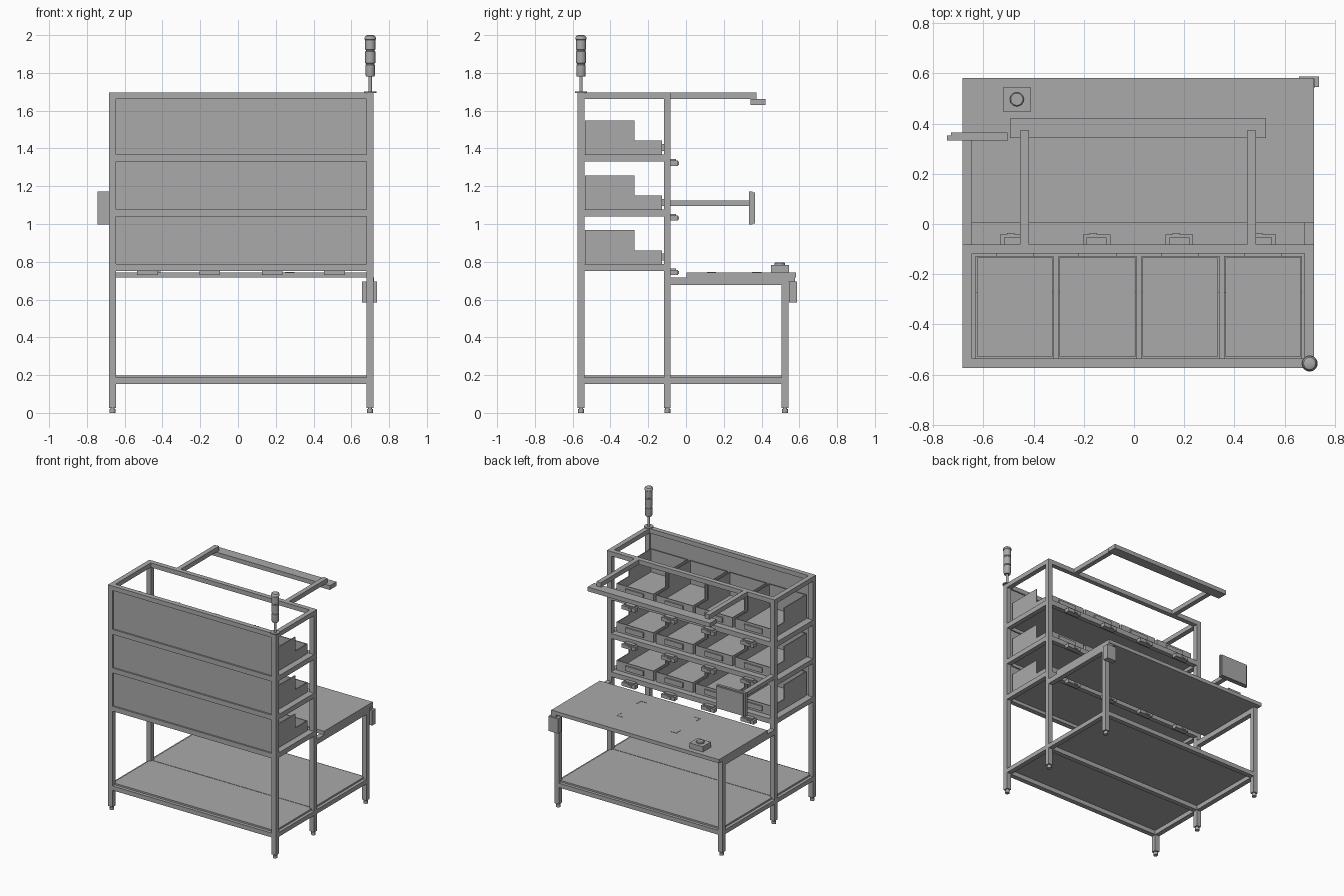
import bpy
import bmesh
from mathutils import Matrix

cube = bpy.data.objects.get("Cube")
if cube:
    bpy.data.objects.remove(cube, do_unlink=True)

GREY = (0.4, 0.4, 0.4, 1)
mat = bpy.data.materials.new("plain grey")
mat.use_nodes = True
mat.diffuse_color = GREY
mat.node_tree.nodes["Principled BSDF"].inputs["Base Color"].default_value = GREY


def finish(name, bm, smooth=False):
    bmesh.ops.recalc_face_normals(bm, faces=bm.faces)
    me = bpy.data.meshes.new(name)
    bm.to_mesh(me)
    bm.free()
    me.materials.append(mat)
    ob = bpy.data.objects.new(name, me)
    bpy.context.collection.objects.link(ob)
    if smooth:
        bpy.ops.object.select_all(action="DESELECT")
        ob.select_set(True)
        bpy.context.view_layer.objects.active = ob
        bpy.ops.object.shade_smooth_by_angle()
    return ob


def add_box(bm, x, y, z):
    """Add a box given as (min, max) pairs on each axis."""
    size = [b - a for a, b in (x, y, z)]
    mid = [(a + b) / 2 for a, b in (x, y, z)]
    bmesh.ops.create_cube(bm, size=1, matrix=Matrix.Translation(mid) @ Matrix.Diagonal((*size, 1)))


def box(name, x, y, z):
    bm = bmesh.new()
    add_box(bm, x, y, z)
    return finish(name, bm)


def add_prism(bm, profile, x0, x1):
    """Extrude a y-z outline along x."""
    face = bm.faces.new([bm.verts.new((x0, y, z)) for y, z in profile])
    ext = bmesh.ops.extrude_face_region(bm, geom=[face])
    verts = [g for g in ext["geom"] if isinstance(g, bmesh.types.BMVert)]
    bmesh.ops.translate(bm, vec=(x1 - x0, 0, 0), verts=verts)


def turned(name, x, y, profile, steps=24):
    """Lathe a radius-height profile around a vertical axis."""
    bm = bmesh.new()
    rings = [(0, profile[0][1])] + profile + [(0, profile[-1][1])]
    verts = [bm.verts.new((x + r, y, z)) for r, z in rings]
    edges = [bm.edges.new(pair) for pair in zip(verts, verts[1:])]
    bmesh.ops.spin(bm, geom=verts + edges, cent=(x, y, 0), axis=(0, 0, 1),
                   angle=6.283185, steps=steps)
    bmesh.ops.remove_doubles(bm, verts=bm.verts, dist=0.0002)
    return finish(name, bm, True)


# Main frame positions
LEFT, RIGHT = (0.68, 0.717), (-0.683, -0.646)
INNER = (-0.646, 0.68)
FULL = (-0.683, 0.717)
FRONT_Y, MID_Y, BACK_Y = (-0.574, -0.537), (-0.117, -0.081), (0.506, 0.543)
RACK_Y = (-0.537, -0.117)
TOP = (1.661, 1.695)
LEVELS = [(0.751, 0.788), (1.04, 1.077), (1.33, 1.368)]
SHELF_RAIL = (0.154, 0.187)

# Posts, feet and side rails
for side, xs in (("left", LEFT), ("right", RIGHT)):
    for place, ys, height in (("front", FRONT_Y, 1.695), ("middle", MID_Y, 1.695), ("back", BACK_Y, 0.716)):
        box(f"{side}_{place}_post", xs, ys, (0.027, height))
        turned(f"{side}_{place}_foot", sum(xs) / 2, sum(ys) / 2,
               [(0.016, 0), (0.016, 0.02), (0.011, 0.02), (0.011, 0.03)], 16)
    for zs in LEVELS + [TOP, SHELF_RAIL]:
        box(f"{side}_rack_rail", xs, RACK_Y, zs)
    box(f"{side}_lower_rail", xs, (-0.081, 0.506), SHELF_RAIL)
    box(f"{side}_table_rail", xs, (-0.081, 0.506), (0.677, 0.716))

# Long cross rails
for ys in (FRONT_Y, MID_Y):
    for zs in LEVELS + [TOP]:
        box("rack_cross_rail", INNER, ys, zs)
for ys in (FRONT_Y, MID_Y, BACK_Y):
    box("lower_cross_rail", INNER, ys, SHELF_RAIL)

# Lower shelf in two sheets, and the table top
box("lower_shelf_front", (-0.66, 0.694), (-0.55, -0.102), (0.187, 0.199))
box("lower_shelf_back", (-0.66, 0.694), (-0.098, 0.52), (0.187, 0.199))
box("table_top", FULL, (0.003, 0.582), (0.716, 0.744))

# Corner marks on the table
bm = bmesh.new()
for x, sx in ((-0.2, 1), (0.3, -1)):
    for y, sy in ((0.11, 1), (0.4, -1)):
        add_box(bm, sorted((x, x + 0.05 * sx)), sorted((y, y + 0.006 * sy)), (0.744, 0.746))
        add_box(bm, sorted((x, x + 0.006 * sx)), sorted((y, y + 0.05 * sy)), (0.744, 0.746))
finish("table_corner_marks", bm)

# Closing panels on the front of the rack
openings = [LEVELS[0][1], LEVELS[1], LEVELS[2], TOP[0]]
for low, high in ((LEVELS[0][1], LEVELS[1][0]), (LEVELS[1][1], LEVELS[2][0]), (LEVELS[2][1], TOP[0])):
    box("rack_panel", INNER, (-0.562, -0.547), (low, high))


def bin_box(x0, z0):
    """Open storage bin with stepped sides and a label holder."""
    x1, y0, y1, step, t = x0 + 0.311, -0.536, -0.127, -0.273, 0.007
    high, low = z0 + 0.18, z0 + 0.073
    side = [(y0, z0), (y1, z0), (y1, low), (step, low), (step, high), (y0, high)]
    bm = bmesh.new()
    add_prism(bm, side, x0, x0 + t)
    add_prism(bm, side, x1 - t, x1)
    inside = (x0 + t, x1 - t)
    add_box(bm, inside, (y0, y1), (z0, z0 + t))
    add_box(bm, inside, (y0, y0 + t), (z0 + t, high))
    add_box(bm, inside, (y1 - t, y1), (z0 + t, low))
    mid = (x0 + x1) / 2
    add_box(bm, (mid - 0.075, mid + 0.075), (y1, y1 + 0.01), (z0 + 0.018, z0 + 0.055))
    finish("storage_bin", bm)


def pick_sensor(x, z):
    """Small pick indicator on a cross rail."""
    bm = bmesh.new()
    add_box(bm, (x - 0.055, x + 0.055), (-0.081, -0.042), (z, z + 0.028))
    add_box(bm, (x - 0.028, x + 0.002), (-0.042, -0.036), (z + 0.005, z + 0.023))
    add_box(bm, (x - 0.04, x + 0.04), (-0.081, -0.054), (z + 0.028, z + 0.036))
    finish("pick_sensor", bm)


# Rack shelves, bins and indicators
for low, high in LEVELS:
    box("rack_shelf", INNER, RACK_Y, (high - 0.012, high - 0.001))
    for i in range(4):
        bin_box(-0.631 + 0.33 * i, high)
        pick_sensor(-0.479 + 0.33 * i, low - 0.022)

# Overhead lamp bar on two arms
for x in (-0.437, 0.468):
    box("lamp_arm", (x - 0.018, x + 0.018), (-0.081, 0.373), TOP)
box("lamp_bar", (-0.494, 0.527), (0.342, 0.42), (1.629, 1.661))

# Screen on its arm
box("screen_arm", RIGHT, (-0.081, 0.333), (1.096, 1.125))
box("screen_body", (-0.745, -0.502), (0.333, 0.352), (0.998, 1.173))
box("screen_face", (-0.73, -0.504), (0.352, 0.364), (1.003, 1.168))

# Push button box on the table
box("button_box", (-0.522, -0.411), (0.449, 0.545), (0.744, 0.784))
turned("push_button", -0.467, 0.497, [(0.028, 0.784), (0.028, 0.793), (0.024, 0.796)])

# Scanner holder at the table corner
box("scanner_holder", (0.657, 0.737), (0.546, 0.588), (0.584, 0.695))
box("scanner_bracket", (0.68, 0.72), (0.543, 0.578), (0.695, 0.716))

# Signal tower
turned("signal_tower", 0.7, -0.556, [
    (0.032, 1.693), (0.032, 1.702), (0.009, 1.702), (0.009, 1.78),
    (0.022, 1.78), (0.025, 1.79), (0.025, 1.842), (0.022, 1.845), (0.022, 1.85),
    (0.027, 1.853), (0.027, 1.913), (0.023, 1.916), (0.023, 1.921),
    (0.027, 1.924), (0.027, 1.975), (0.03, 1.977), (0.03, 1.986), (0.024, 1.996), (0.015, 2.0)])
